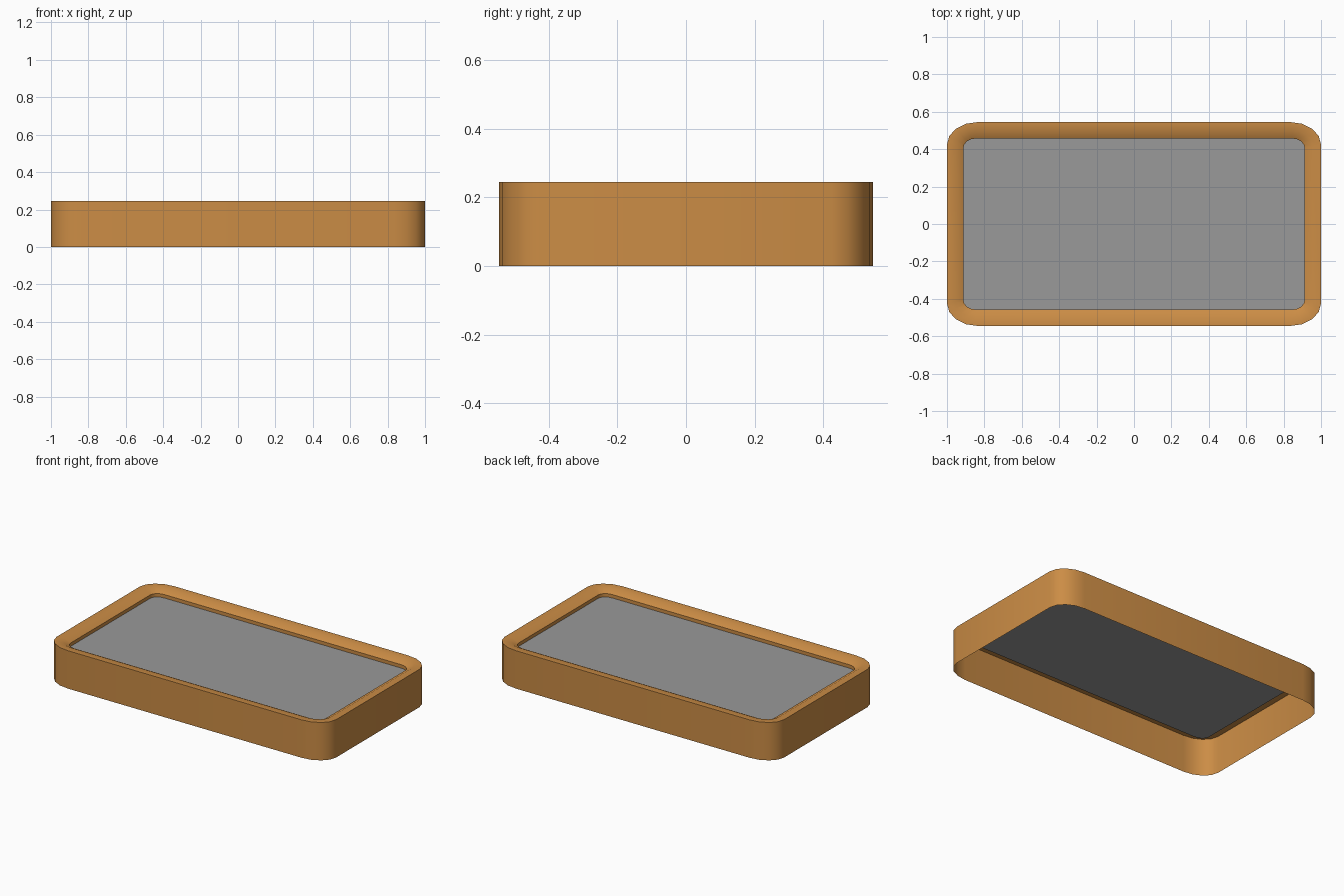
import bpy, bmesh, math

if "Cube" in bpy.data.objects:
    bpy.data.objects.remove(bpy.data.objects["Cube"])


def material(name, rgb):
    m = bpy.data.materials.new(name)
    m.diffuse_color = (*rgb, 1)
    m.use_nodes = True
    m.node_tree.nodes["Principled BSDF"].inputs["Base Color"].default_value = m.diffuse_color
    return m


def rounded_loop(bm, hx, hy, rx, ry, z, n=4):
    # Rounded rectangle with elliptical corners
    vs = []
    for q, (sx, sy) in enumerate([(1, 1), (-1, 1), (-1, -1), (1, -1)]):
        for i in range(n + 1):
            a = (q + i / n) * math.pi / 2
            vs.append(bm.verts.new((sx * (hx - rx) + rx * math.cos(a),
                                    sy * (hy - ry) + ry * math.sin(a), z)))
    return vs


def finish(bm, name, mat):
    me = bpy.data.meshes.new(name)
    bm.to_mesh(me)
    bm.free()
    ob = bpy.data.objects.new(name, me)
    bpy.context.collection.objects.link(ob)
    me.materials.append(mat)
    bpy.context.view_layer.objects.active = ob
    ob.select_set(True)
    bpy.ops.object.shade_smooth_by_angle(angle=math.radians(32))
    ob.select_set(False)


orange = material("orange", (0.60, 0.265, 0.06))
grey = material("grey", (0.32, 0.32, 0.32))

# Tray frame: outer wall, flat lip, sloped inner edge, short inner wall
bm = bmesh.new()
rings = [(1.0, 0.545, 0.165, 0.12, 0.0),
         (1.0, 0.545, 0.165, 0.12, 0.245),
         (0.955, 0.50, 0.11, 0.085, 0.245),
         (0.912, 0.457, 0.065, 0.05, 0.222),
         (0.912, 0.457, 0.065, 0.05, 0.20)]
loops = [rounded_loop(bm, *r) for r in rings]
for a, b in zip(loops, loops[1:]):
    for i in range(len(a)):
        j = (i + 1) % len(a)
        bm.faces.new((a[i], a[j], b[j], b[i]))
finish(bm, "tray_frame", orange)

# Flat panel set inside the frame
bm = bmesh.new()
bm.faces.new(rounded_loop(bm, 0.912, 0.457, 0.065, 0.05, 0.20))
finish(bm, "inset_panel", grey)
